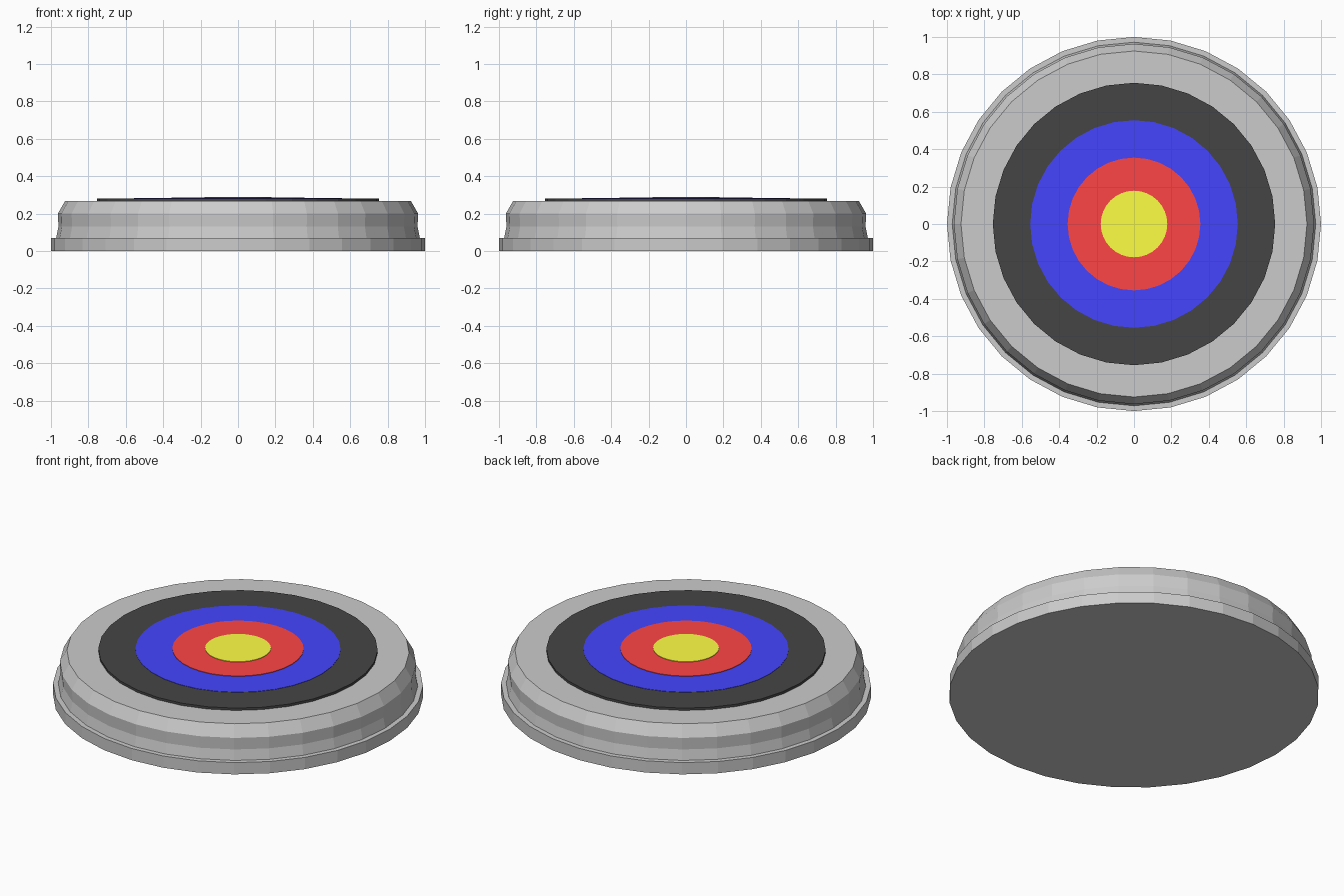
import bpy, bmesh
from math import cos, sin, tau

if "Cube" in bpy.data.objects:
    bpy.data.objects.remove(bpy.data.objects["Cube"])

SIDES = 32


def lathe(name, profile, color=None):
    """Closed, flat-shaded turned solid from (radius, height) points, bottom to top."""
    bm = bmesh.new()
    rings = [[bm.verts.new((r * cos(tau * i / SIDES), r * sin(tau * i / SIDES), z))
              for i in range(SIDES)] for r, z in profile]
    for low, high in zip(rings, rings[1:]):
        for i in range(SIDES):
            j = (i + 1) % SIDES
            bm.faces.new((low[i], low[j], high[j], high[i]))
    bm.faces.new(rings[0][::-1])
    bm.faces.new(rings[-1])
    mesh = bpy.data.meshes.new(name)
    bm.to_mesh(mesh)
    bm.free()
    obj = bpy.data.objects.new(name, mesh)
    bpy.context.collection.objects.link(obj)
    if color:
        mat = bpy.data.materials.new(name + "_color")
        mat.diffuse_color = (*color, 1)
        mat.use_nodes = True
        mat.node_tree.nodes["Principled BSDF"].inputs["Base Color"].default_value = mat.diffuse_color
        mesh.materials.append(mat)
    return obj


# Stepped base with a slightly waisted, chamfered body
lathe("target_body", [(1.0, 0), (1.0, 0.07), (0.972, 0.07), (0.96, 0.13),
                      (0.963, 0.2), (0.925, 0.267)])

# Coloured discs, each a hair higher than the last
discs = [("black_disc", 0.755, 0.281, (0.06, 0.06, 0.06)),
         ("blue_disc", 0.555, 0.283, (0.06, 0.06, 1.0)),
         ("red_disc", 0.355, 0.286, (1.0, 0.06, 0.06)),
         ("yellow_disc", 0.178, 0.289, (1.0, 1.0, 0.06))]
bottom = 0.267
for name, radius, top, color in discs:
    lathe(name, [(radius, bottom), (radius, top)], color)
    bottom = top
